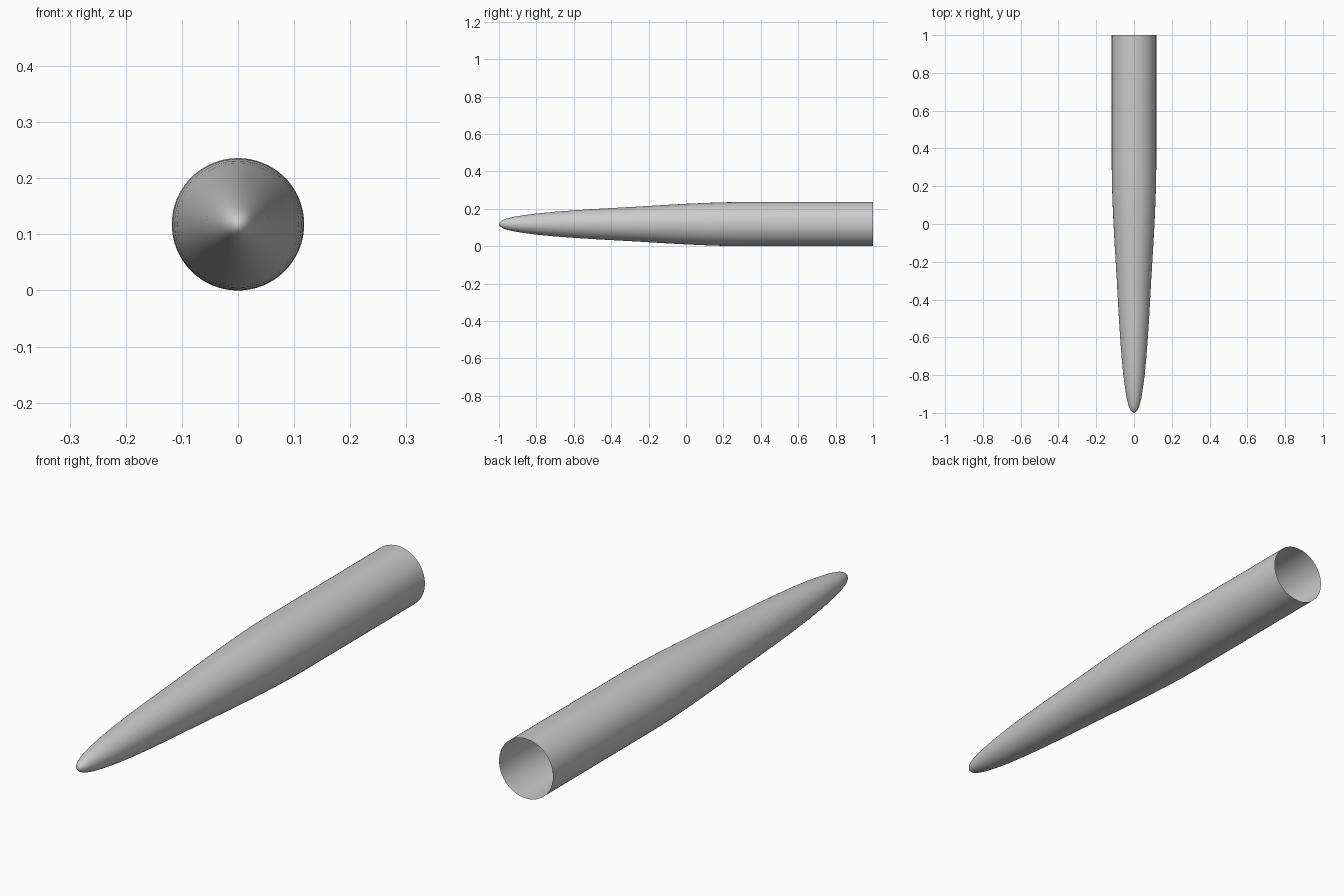
import bpy, bmesh, math

if "Cube" in bpy.data.objects:
    bpy.data.objects.remove(bpy.data.objects["Cube"])

R = 0.118
SIDES = 64
# (y, radius) from the rounded tip to the open rear
PROFILE = [(-0.995, 0.011), (-0.985, 0.019), (-0.97, 0.026), (-0.95, 0.032),
           (-0.92, 0.039), (-0.87, 0.047), (-0.8, 0.0565), (-0.7, 0.066),
           (-0.6, 0.0735), (-0.5, 0.080), (-0.4, 0.0855), (-0.3, 0.091),
           (-0.2, 0.097), (-0.1, 0.103), (0.0, 0.1085), (0.1, 0.113),
           (0.2, 0.1165), (0.3, R), (1.0, R)]

bm = bmesh.new()


def ring(y, r):
    return [bm.verts.new((r * math.cos(a), y, R + r * math.sin(a)))
            for a in (2 * math.pi * i / SIDES for i in range(SIDES))]


# Lathed shell with a closed tip and an open back end
rings = [ring(y, r) for y, r in PROFILE]
tip = bm.verts.new((0, -1, R))
for i in range(SIDES):
    j = (i + 1) % SIDES
    bm.faces.new((tip, rings[0][i], rings[0][j]))
    for a, b in zip(rings, rings[1:]):
        bm.faces.new((a[i], b[i], b[j], a[j]))
bmesh.ops.recalc_face_normals(bm, faces=bm.faces)

mesh = bpy.data.meshes.new("tapered_tube")
bm.to_mesh(mesh)
bm.free()
tube = bpy.data.objects.new("tapered_tube", mesh)
bpy.context.collection.objects.link(tube)

# Smooth shading
bpy.context.view_layer.objects.active = tube
tube.select_set(True)
bpy.ops.object.shade_smooth_by_angle(angle=math.radians(50))
